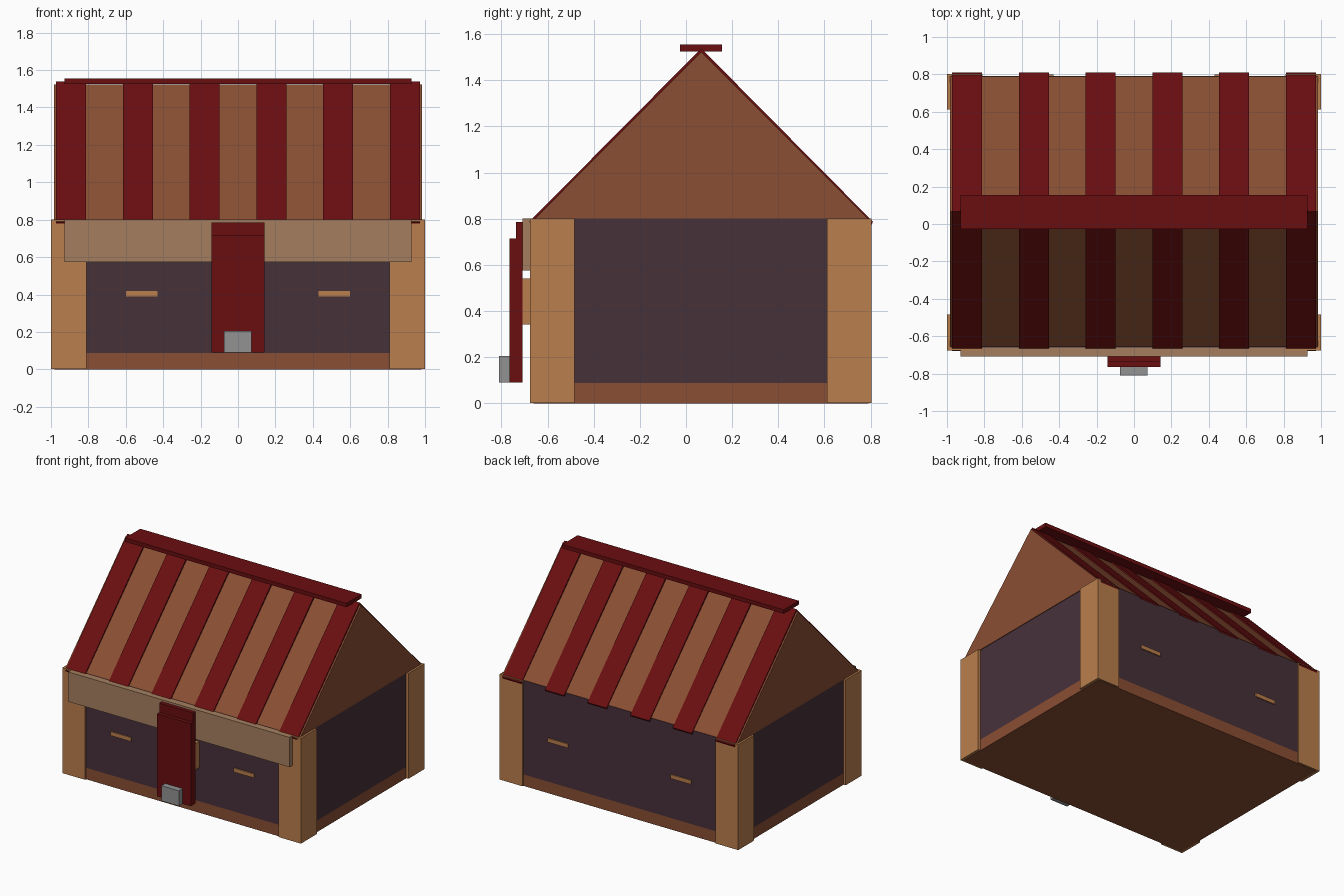
import bpy

if "Cube" in bpy.data.objects:
    bpy.data.objects.remove(bpy.data.objects["Cube"])


def material(name, r, g, b):
    m = bpy.data.materials.new(name)
    lin = [((c / 255 + 0.055) / 1.055) ** 2.4 for c in (r, g, b)]
    m.diffuse_color = (*lin, 1)
    m.use_nodes = True
    m.node_tree.nodes["Principled BSDF"].inputs["Base Color"].default_value = m.diffuse_color
    return m


BROWN = material("roof brown", 138, 78, 51)
TAN = material("post tan", 186, 126, 77)
PALE = material("beam pale brown", 165, 127, 96)
RED = material("dark red", 106, 14, 16)
PURPLE = material("wall purple", 71, 49, 58)
GREY = material("metal grey", 146, 146, 146)


def add_mesh(name, verts, faces, mat):
    me = bpy.data.meshes.new(name)
    me.from_pydata(verts, [], faces)
    me.materials.append(mat)
    ob = bpy.data.objects.new(name, me)
    bpy.context.collection.objects.link(ob)
    return ob


def prism(name, profile, x0, x1, mat):
    """Extrude a (y, z) profile, counter-clockwise seen from +x, along x."""
    n = len(profile)
    verts = [(x, y, z) for x in (x0, x1) for y, z in profile]
    faces = [tuple(reversed(range(n))), tuple(range(n, 2 * n))]
    faces += [(i, (i + 1) % n, n + (i + 1) % n, n + i) for i in range(n)]
    return add_mesh(name, verts, faces, mat)


def box(name, x0, x1, y0, y1, z0, z1, mat):
    return prism(name, [(y0, z0), (y1, z0), (y1, z1), (y0, z1)], x0, x1, mat)


# Chest body: floor band and walls
box("floor_band", -0.98, 0.98, -0.66, 0.79, 0, 0.087, BROWN)
box("walls", -0.98, 0.98, -0.66, 0.79, 0.087, 0.80, PURPLE)

# Corner posts
for side, (x0, x1) in (("left", (-1, -0.81)), ("right", (0.81, 1))):
    box(f"front_{side}_post", x0, x1, -0.675, -0.483, 0.002, 0.80, TAN)
    box(f"back_{side}_post", x0, x1, 0.612, 0.803, 0.002, 0.80, TAN)

# Gabled lid
prism("roof", [(-0.655, 0.80), (0.788, 0.80), (0.066, 1.522)], -0.985, 0.985, BROWN)

# Red bands that run over the ridge and past the eaves
band = [(-0.672, 0.775), (0.066, 1.515), (0.805, 0.775),
        (0.81, 0.787), (0.066, 1.538), (-0.679, 0.787)]
for i, x in enumerate((-0.893, -0.535, -0.179, 0.179, 0.535, 0.893)):
    prism(f"roof_band_{i + 1}", band, x - 0.08, x + 0.08, RED)

# Ridge cap
box("ridge_cap", -0.927, 0.927, -0.026, 0.155, 1.525, 1.555, RED)

# Front beam, latch and lock
box("front_beam", -0.928, 0.928, -0.708, -0.655, 0.575, 0.80, PALE)
box("latch_top", -0.143, 0.141, -0.737, -0.708, 0.09, 0.785, RED)
box("latch_plate", -0.143, 0.141, -0.765, -0.737, 0.09, 0.715, RED)
box("latch_block", -0.138, 0.138, -0.73, -0.66, 0.342, 0.54, TAN)
box("lock", -0.075, 0.071, -0.81, -0.765, 0.09, 0.205, GREY)

# Small wooden slots on front and back walls
for side, s in (("left", -1), ("right", 1)):
    x0, x1 = sorted((s * 0.43, s * 0.60))
    box(f"front_{side}_slot", x0, x1, -0.668, -0.655, 0.39, 0.42, TAN)
    box(f"back_{side}_slot", x0, x1, 0.785, 0.798, 0.39, 0.42, TAN)
